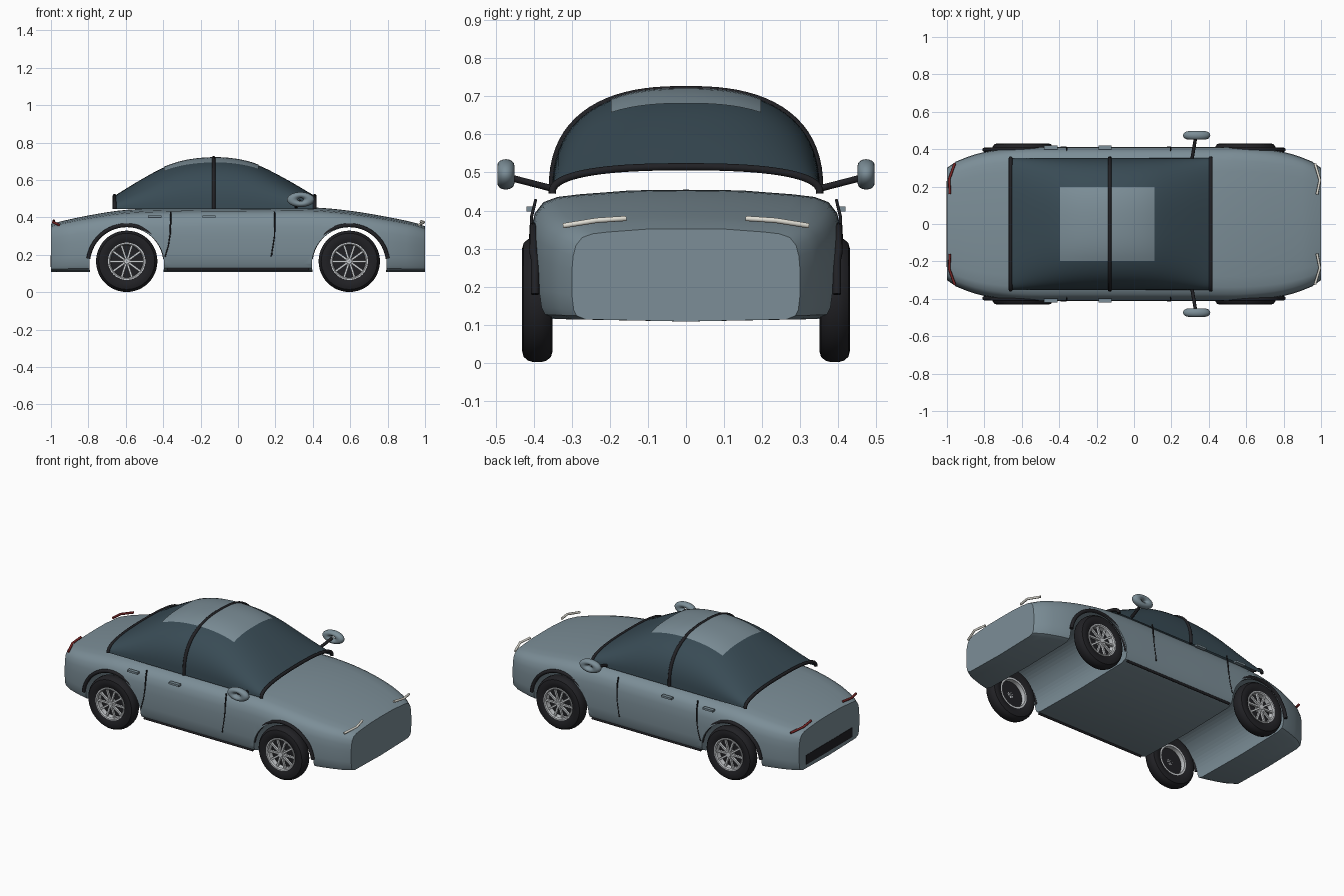
import bpy, bmesh, math
from mathutils import Vector, Matrix

if "Cube" in bpy.data.objects:
    bpy.data.objects.remove(bpy.data.objects["Cube"])


def mat(name, r, g, b):
    m = bpy.data.materials.new(name)
    m.diffuse_color = (r, g, b, 1)
    m.use_nodes = True
    m.node_tree.nodes["Principled BSDF"].inputs["Base Color"].default_value = m.diffuse_color
    return m


PAINT = mat("paint", 0.20, 0.27, 0.31)
GLASS = mat("dark_glass", 0.04, 0.07, 0.09)
BLACK = mat("black_rubber", 0.015, 0.015, 0.018)
SILVER = mat("silver", 0.6, 0.62, 0.64)
WHITE = mat("lamp_white", 0.75, 0.73, 0.66)
RED = mat("lamp_red", 0.2, 0.02, 0.02)


def finish(ob, material, angle=35):
    ob.data.materials.clear()
    ob.data.materials.append(material)
    bpy.ops.object.select_all(action='DESELECT')
    ob.select_set(True)
    bpy.context.view_layer.objects.active = ob
    bpy.ops.object.shade_smooth_by_angle(angle=math.radians(angle))
    return ob


def from_bmesh(name, bm, material, angle=35):
    bmesh.ops.recalc_face_normals(bm, faces=bm.faces)
    me = bpy.data.meshes.new(name)
    bm.to_mesh(me)
    bm.free()
    ob = bpy.data.objects.new(name, me)
    bpy.context.collection.objects.link(ob)
    return finish(ob, material, angle)


def loft(name, rows, material, wrap=False, loop=False, caps=False, angle=35):
    """Skin rows of points; wrap closes each row, loop joins last row to first."""
    bm = bmesh.new()
    vs = [[bm.verts.new(p) for p in row] for row in rows]
    n, k = len(vs), len(vs[0])
    for i in range(n if loop else n - 1):
        for j in range(k if wrap else k - 1):
            a, b = vs[i], vs[(i + 1) % n]
            bm.faces.new((a[j], a[(j + 1) % k], b[(j + 1) % k], b[j]))
    if caps:
        bm.faces.new(vs[0])
        bm.faces.new(vs[-1])
    return from_bmesh(name, bm, material, angle)


def lathe(name, profile, centre, side, material, closed=True, steps=48):
    """Revolve (radius, outward offset) points about the y direction."""
    cx, cy, cz = centre
    rows = []
    for i in range(steps):
        a = 2 * math.pi * i / steps
        rows.append([(cx + r * math.cos(a), cy + side * o, cz + r * math.sin(a)) for r, o in profile])
    return loft(name, rows, material, wrap=closed, loop=True)


def tube(name, pts, radius, material):
    cu = bpy.data.curves.new(name, 'CURVE')
    cu.dimensions = '3D'
    cu.bevel_depth = radius
    cu.bevel_resolution = 3
    cu.use_fill_caps = True
    sp = cu.splines.new('POLY')
    sp.points.add(len(pts) - 1)
    for p, q in zip(sp.points, pts):
        p.co = (*q, 1)
    ob = bpy.data.objects.new(name, cu)
    bpy.context.collection.objects.link(ob)
    bpy.ops.object.select_all(action='DESELECT')
    ob.select_set(True)
    bpy.context.view_layer.objects.active = ob
    bpy.ops.object.convert(target='MESH')
    return finish(bpy.context.object, material, 50)


def box(name, centre, size, material):
    bm = bmesh.new()
    bmesh.ops.create_cube(bm, size=1, matrix=Matrix.Translation(centre) @ Matrix.Diagonal((*size, 1)))
    return from_bmesh(name, bm, material)


def smooth_table(table, x):
    """Catmull-Rom style interpolation of (x, value...) rows."""
    i = max(k for k in range(len(table) - 1) if table[k][0] <= x + 1e-9)
    p0, p1, p2, p3 = (table[min(max(i + d, 0), len(table) - 1)] for d in (-1, 0, 1, 2))
    h = p2[0] - p1[0]
    t = (x - p1[0]) / h
    out = []
    for c in range(1, len(p1)):
        m1 = (p2[c] - p0[c]) / (p2[0] - p0[0]) * h
        m2 = (p3[c] - p1[c]) / (p3[0] - p1[0]) * h
        out.append((2*t**3 - 3*t*t + 1) * p1[c] + (t**3 - 2*t*t + t) * m1
                   + (3*t*t - 2*t**3) * p2[c] + (t**3 - t*t) * m2)
    return out


# body shell: x, half width, top height
BODY = [(-1, .30, .365), (-.95, .335, .378), (-.8, .385, .41), (-.6, .41, .44), (-.3, .412, .45),
        (.1, .412, .453), (.4, .412, .453), (.6, .41, .435), (.8, .385, .402), (.95, .335, .37), (1, .30, .352)]
HALF = [(.35, .995), (.68, .965), (.82, .945), (.91, .905), (.965, .82), (.99, .70), (1, .55),
        (1, .28), (.985, .12), (.96, .055), (.88, .015)]
rows = []
for i in range(41):
    x = -1 + i / 20
    w, top = smooth_table(BODY, min(x, .99999))
    h = top - .11
    right = [(x, u * w, .11 + v * h) for u, v in HALF]
    left = [(px, -py, pz) for px, py, pz in reversed(right)]
    rows.append([(x, 0, top)] + right + [(x, 0, .108)] + left)
body = loft("body_shell", rows, PAINT, wrap=True, caps=True)

# wheel wells cut right across the body
for wx in (-.595, .595):
    bpy.ops.mesh.primitive_cylinder_add(vertices=64, radius=.2, depth=1.2, location=(wx, 0, .148),
                                        rotation=(math.pi / 2, 0, 0))
    cutter = bpy.context.object
    mod = body.modifiers.new("well", 'BOOLEAN')
    mod.operation = 'DIFFERENCE'
    mod.object = cutter
    bpy.context.view_layer.objects.active = body
    bpy.ops.object.modifier_apply(modifier="well")
    bpy.data.objects.remove(cutter)
finish(body, PAINT)

# cabin: superelliptic arches whose height follows the roof line
ROOF = [(-.66, .515), (-.53, .595), (-.4, .665), (-.28, .703), (-.13, .718), (0, .708),
        (.11, .678), (.25, .608), (.41, .515)]


def arch(x, y, lift=0):
    top = smooth_table(ROOF, min(x, .40999))[0] + lift
    return (x, y, .445 + (top - .445) * max(0, 1 - abs(y / .352) ** 2.5) ** .4)


def arch_row(x, n=40, lift=0):
    return [arch(x, -.352 * math.cos(math.pi * j / n), lift) for j in range(n + 1)]


loft("cabin_glass", [arch_row(-.66 + 1.07 * i / 30) for i in range(31)], GLASS)
loft("roof_panel", [[arch(-.395 + .505 * i / 16, -.197 + .394 * j / 16, .004) for j in range(17)]
                    for i in range(17)], PAINT)
for name, x in (("rear_hoop", -.66), ("middle_hoop", -.13), ("front_hoop", .41)):
    tube(name, arch_row(x), .01, BLACK)

# wheels
TYRE = [(.096, .03), (.115, .038), (.135, .04), (.15, .036), (.16, .024), (.164, .01)]
TYRE += [(r, -o) for r, o in reversed(TYRE)]
RIM = [(.101, .028), (.1, .037), (.093, .037), (.087, .03), (.085, -.03), (.098, -.03)]
for wx in (-.595, .595):
    for s in (-1, 1):
        c = (wx, s * .391, .165)
        lathe("tyre", TYRE, c, s, BLACK)
        lathe("rim", RIM, c, s, SILVER)
        lathe("wheel_back", [(.001, 0), (.088, 0)], c, s, BLACK, closed=False)
        lathe("hub", [(.001, .034), (.014, .034), (.02, .028), (.02, .0), (.001, .0)], c, s, SILVER)
        bm = bmesh.new()
        for k in range(10):
            m = (Matrix.Translation((wx, s * .416, .165)) @ Matrix.Rotation(k * math.pi / 5, 4, 'Y')
                 @ Matrix.Translation((.053, 0, 0)) @ Matrix.Diagonal((.076, .014, .011, 1)))
            bmesh.ops.create_cube(bm, size=1, matrix=m)
        from_bmesh("spokes", bm, SILVER)
        # dark lip around the wheel arch
        tube("arch_trim", [(wx + .207 * math.cos(a), s * (.401 if abs(a - 1.57) < .9 else .397), .151 + .207 * math.sin(a))
                           for a in (math.radians(8 + 164 * k / 24) for k in range(25))], .011, BLACK)

# side details
for s in (-1, 1):
    for hx in (-.445, -.155):
        box("door_handle", (hx, s * .409, .404), (.07, .022, .012), PAINT)
    tube("rear_door_seam", [(-.36, s * .395, .43), (-.36, s * .406, .385), (-.363, s * .41, .31),
                            (-.372, s * .41, .25), (-.39, s * .41, .19)], .004, BLACK)
    tube("front_door_seam", [(.195, s * .395, .43), (.197, s * .406, .385), (.195, s * .41, .3),
                             (.178, s * .41, .19)], .004, BLACK)
    tube("sill", [(-.38, s * .392, .123), (.38, s * .392, .123)], .008, BLACK)
    # door mirror
    tube("mirror_arm", [(.31, s * .345, .456), (.33, s * .465, .487)], .009, BLACK)
    bpy.ops.mesh.primitive_torus_add(major_segments=32, minor_segments=16, major_radius=.6, minor_radius=.4,
                                     location=(.335, s * .474, .495), rotation=(math.pi / 2, 0, 0))
    mirror = bpy.context.object
    mirror.name = "door_mirror"
    mirror.scale = (.073, .04, .056)
    finish(mirror, PAINT, 60)
    # lamps
    tube("headlight", [(.968, s * .322, .36), (.994, s * .235, .374), (.978, s * .158, .379)], .007, WHITE)
    tube("tail_light", [(-.958, s * .325, .36), (-.988, s * .24, .374), (-.985, s * .16, .382)], .007, RED)

# rear bumper insert
box("rear_bumper_insert", (-.998, 0, .165), (.008, .46, .06), BLACK)
